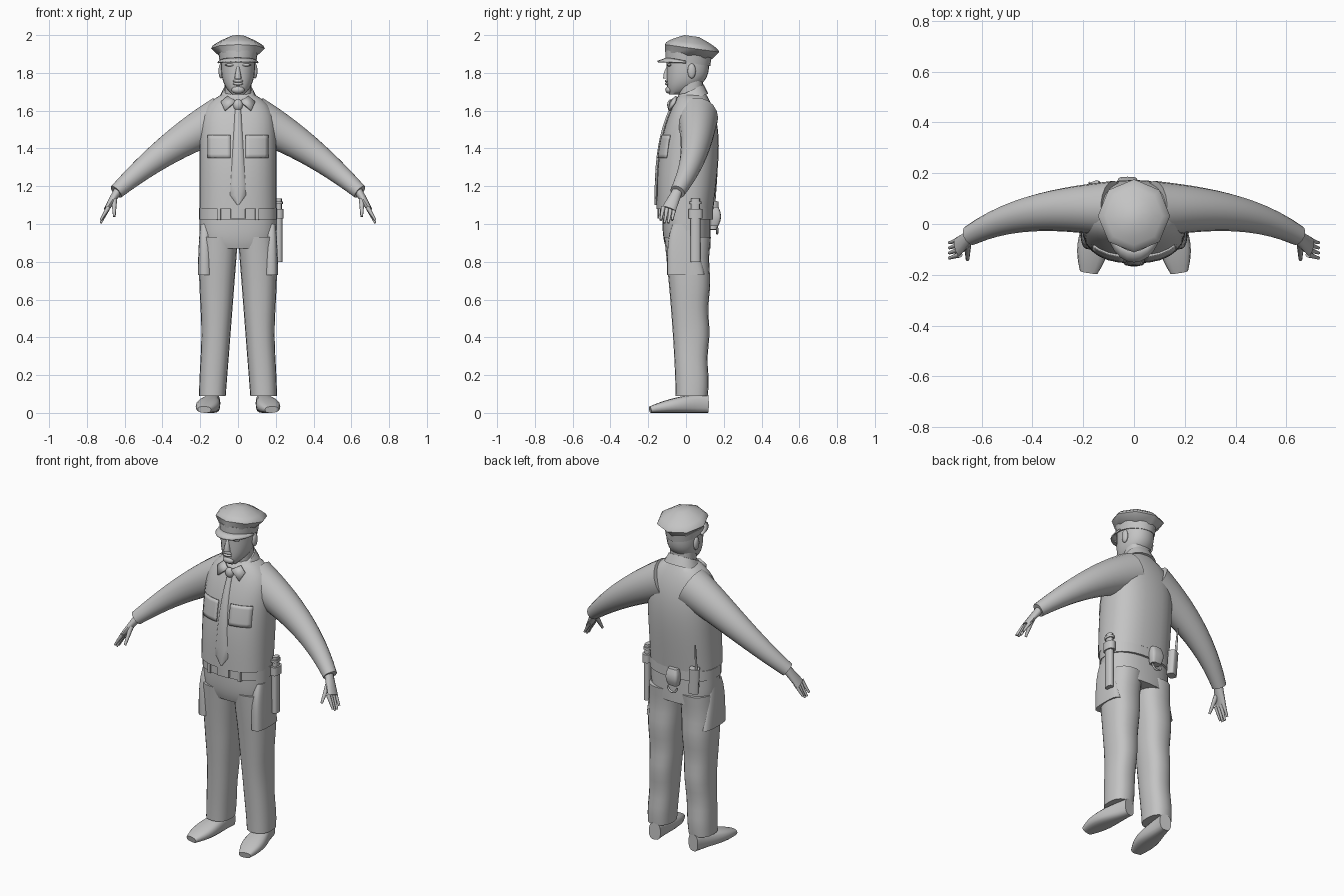
import bpy, bmesh, math
from mathutils import Vector

if "Cube" in bpy.data.objects:
    bpy.data.objects.remove(bpy.data.objects["Cube"], do_unlink=True)

shade = (.55, .55, .55, 1)
grey = bpy.data.materials.new("plain grey")
grey.use_nodes = True
grey.diffuse_color = shade
grey.node_tree.nodes["Principled BSDF"].inputs["Base Color"].default_value = shade


def finish(name, bm, mirror=False, thick=None, wrap=None):
    """Turn a bmesh into a shaded object with its modifiers."""
    bmesh.ops.recalc_face_normals(bm, faces=bm.faces[:])
    mesh = bpy.data.meshes.new(name)
    bm.to_mesh(mesh)
    bm.free()
    mesh.materials.append(grey)
    part = bpy.data.objects.new(name, mesh)
    bpy.context.collection.objects.link(part)
    bpy.ops.object.select_all(action="DESELECT")
    part.select_set(True)
    bpy.context.view_layer.objects.active = part
    bpy.ops.object.shade_smooth_by_angle(angle=math.radians(50))
    if wrap:
        cling = part.modifiers.new("cling", "SHRINKWRAP")
        cling.target = wrap
        cling.wrap_method = "PROJECT"
        cling.use_project_y = True
        cling.use_positive_direction = True
        cling.offset = .004
    if thick:
        solid = part.modifiers.new("thickness", "SOLIDIFY")
        solid.thickness = thick
        solid.offset = 0
    if mirror:
        part.modifiers.new("mirror", "MIRROR")
    return part


def skin(name, rings, closed=True, **options):
    """Join rings of points into a skin, capped at both ends if closed."""
    bm = bmesh.new()
    loops = [[bm.verts.new(point) for point in ring] for ring in rings]
    count = len(loops[0])
    for low, high in zip(loops, loops[1:]):
        for i in range(count if closed else count - 1):
            j = (i + 1) % count
            bm.faces.new((low[i], low[j], high[j], high[i]))
    if closed:
        bm.faces.new(loops[0])
        bm.faces.new(loops[-1])
    return finish(name, bm, **options)


def oval(sides, square):
    """Unit cross-section: round at square = 2, boxy above that."""
    def bulge(value):
        return math.copysign(abs(value) ** (2 / square), value)
    turns = [math.tau * i / sides for i in range(sides)]
    return [(bulge(math.cos(a)), bulge(math.sin(a))) for a in turns]


def at(rule, t):
    return rule(t) if callable(rule) else rule


def column(name, low, high, half, front, back, middle=0, tilt=0,
           sides=20, square=2.4, steps=12, **options):
    """Stack level sections; each measure is a number or a rule of height."""
    rings = []
    for step in range(steps + 1):
        t = step / steps
        near, far = at(front, t), at(back, t)
        rings.append([(at(middle, t) + c * at(half, t),
                       (near + far) / 2 + s * (far - near) / 2,
                       low + t * (high - low) + at(tilt, t) * (s + 1) / 2)
                      for c, s in oval(sides, square)])
    return skin(name, rings, **options)


def line(start, end):
    return lambda t: Vector(start).lerp(Vector(end), t)


def sweep(name, path, wide, deep, hint=(0, 1, 0), sides=12, square=2, steps=12, **options):
    """Carry an oval along a path; wide is measured along the hint."""
    rings = []
    for step in range(steps + 1):
        t = step / steps
        ahead = (path(min(t + .05, 1)) - path(max(t - .05, 0))).normalized()
        u = (Vector(hint) - ahead * ahead.dot(Vector(hint))).normalized()
        v = ahead.cross(u)
        rings.append([path(t) + u * c * at(wide, t) + v * s * at(deep, t)
                      for c, s in oval(sides, square)])
    return skin(name, rings, **options)


def rod(name, start, end, first, last, **options):
    """Straight tapering bar."""
    def radius(t):
        return first + t * (last - first)
    return sweep(name, line(start, end), radius, radius, steps=1, **options)


def ball(name, centre, size, mirror=False):
    bm = bmesh.new()
    bmesh.ops.create_uvsphere(bm, u_segments=12, v_segments=8, radius=1)
    bmesh.ops.scale(bm, vec=size, verts=bm.verts)
    bmesh.ops.translate(bm, vec=centre, verts=bm.verts)
    return finish(name, bm, mirror=mirror)


# Shirt with a round belly and sloping shoulders
def shirt_front(t):
    return -.155 + .12 * t ** 3


shirt = column("shirt_body", 1.08, 1.69,
               half=lambda t: .205 - .125 * t ** 10,
               front=shirt_front,
               back=lambda t: .145 + .07 * t - .11 * t ** 4,
               sides=28, steps=20)


def sleeve_path(t):
    return Vector((.08 + .565 * t, .06 - .105 * t ** 3, 1.56 - .26 * t - .13 * t * t))


def sleeve_radius(t):
    return .12 - .08 * t


sweep("sleeve", sleeve_path, lambda t: sleeve_radius(t) - .01 * (1 - t), sleeve_radius,
      sides=18, mirror=True)

# Chest pocket laid onto the shirt
bm = bmesh.new()
bmesh.ops.create_grid(bm, x_segments=6, y_segments=6, size=.06)
for vert in bm.verts:
    vert.co = (.1 + vert.co.x, -.4, 1.41 + vert.co.y)
finish("chest_pocket", bm, wrap=shirt, thick=.008, mirror=True)

# Collar and necktie
column("collar", 1.62, 1.67,
       half=lambda t: .105 - .025 * t,
       front=lambda t: -.075 + .025 * t,
       back=lambda t: .118 - .025 * t,
       tilt=.07, steps=2)
bm = bmesh.new()
wing = [(.01, -.08, 1.65), (.055, -.05, 1.675), (.09, -.06, 1.645), (.07, -.09, 1.6)]
bm.faces.new([bm.verts.new(corner) for corner in wing])
finish("collar_wing", bm, thick=.012, mirror=True)
ball("tie_knot", (0, -.08, 1.63), (.026, .02, .03))
column("tie", 1.1, 1.62,
       half=lambda t: min(.004 + .4 * t, .045 - .03 * t),
       front=lambda t: shirt_front(.85 * t + .03) - .012,
       back=lambda t: shirt_front(.85 * t + .03) + .01,
       sides=10, square=2, steps=10)

# Hands: palm, four fingers and a thumb
sweep("palm", line((.63, -.04, 1.185), (.695, -.09, 1.08)),
      lambda t: .026 + .012 * t, lambda t: .024 - .01 * t, mirror=True, steps=4)
for finger in range(4):
    root = Vector((.685, -.06 - .02 * finger, 1.09))
    reach = Vector((.042, -.014, -.085 if finger in (1, 2) else -.07))
    rod("finger_" + str(finger), root, root + reach, .012, .006, sides=8, mirror=True)
rod("thumb", (.655, -.08, 1.13), (.655, -.14, 1.04), .015, .007, sides=8, mirror=True)

# Trousers
column("trouser_seat", .87, 1.08,
       half=lambda t: .203 - .02 * (1 - t) ** 6,
       front=lambda t: -.125 + .02 * (1 - t) ** 4,
       back=.13, sides=28)


def inseam(t):
    return .065 * (1 - t)


def outseam(t):
    return .2 + .006 * math.cos(8 * t)


column("trouser_leg", .09, .93,
       half=lambda t: (outseam(t) - inseam(t)) / 2,
       middle=lambda t: (outseam(t) + inseam(t)) / 2,
       front=lambda t: -.055 - .06 * t ** 1.5,
       back=lambda t: .115 + .013 * t + .004 * math.sin(20 * t),
       steps=16, mirror=True)
column("side_pocket", .73, 1,
       half=lambda t: .037 - .012 * t * t,
       middle=.175,
       front=lambda t: -.1 + .03 * t ** 4,
       back=lambda t: .1 - .06 * t,
       square=3, steps=6, mirror=True)

# Shoes, flat on the floor and turned slightly out
def shoe_height(t):
    return .05 - .033 * t * t


sweep("shoe", lambda t: Vector((.128 + .05 * t, .115 - .305 * t, shoe_height(t))),
      lambda t: .035 + .027 * math.sin(math.pi * t ** 1.5), shoe_height,
      hint=(1, 0, 0), sides=16, square=2.7, mirror=True)

# Belt, buckle and loops
column("belt", 1.025, 1.085, half=.207, front=-.137, back=.144, sides=28, steps=1)
column("buckle", 1.03, 1.08, half=.04, front=-.15, back=-.12, sides=12, square=5, steps=1)
column("belt_loop", 1.02, 1.09, half=.01, front=-.138, back=-.1, middle=.1,
       sides=8, square=4, steps=1, mirror=True)

# Baton in its holder on the left hip
def baton(name, low, high, half, depth):
    column(name, low, high, half=half, front=.05 - depth, back=.05 + depth,
           middle=.217, sides=12, square=2.8, steps=1)


baton("baton", .8, 1.04, .018, .026)
baton("baton_holder", 1.03, 1.08, .025, .038)
baton("baton_grip", 1.08, 1.135, .015, .023)
baton("baton_collar", 1.105, 1.12, .02, .031)

# Radio and cuff pouch at the back
sweep("radio", line((-.15, .14, .97), (-.158, .145, 1.12)), .028, .022,
      hint=(1, .45, 0), square=5, steps=1)
rod("radio_antenna", (-.172, .147, 1.1), (-.176, .163, 1.27), .008, .004, sides=8)
column("cuff_pouch", .99, 1.09,
       half=lambda t: .03 + .01 * math.sin(math.pi * t),
       front=.13,
       back=lambda t: .172 + .014 * math.sin(math.pi * t),
       middle=-.025, square=4, steps=4)
sweep("cuff_ring",
      lambda t: Vector((-.025 - .03 * math.cos(math.pi * t), .165,
                        .98 - .03 * math.sin(math.pi * t))), .006, .006, sides=8)

# Head and neck
column("neck", 1.6, 1.76, half=.071, front=-.04, back=.09, steps=1)
column("head", 1.685, 1.89,
       half=lambda t: .09 - .06 * (1 - t) ** 4,
       front=lambda t: -.102 + .014 * (1 - t) ** 8,
       back=lambda t: .123 - .15 * (1 - t) ** 4,
       sides=24, square=2.2)
column("nose", 1.77, 1.835,
       half=lambda t: .019 - .011 * t,
       front=lambda t: -.122 + .02 * t * t,
       back=-.08, sides=10, steps=4)
for lip, height in (("upper_lip", 1.757), ("lower_lip", 1.742)):
    ball(lip, (0, -.1, height), (.028, .012, .008))
ball("chin", (0, -.09, 1.71), (.035, .02, .02))
ball("brow", (.04, -.088, 1.842), (.03, .014, .008), mirror=True)
ball("ear", (.09, .03, 1.81), (.013, .022, .04), mirror=True)

# Cap: band, flared eight-sided crown, domed top and curved brim
column("cap_band", 1.875, 1.92,
       half=lambda t: .097 + .006 * t,
       front=-.108,
       back=lambda t: .128 + .007 * t,
       tilt=-.04, sides=24, square=2, steps=1)
column("cap_flare", 1.912, 1.95,
       half=lambda t: .103 + .039 * t,
       front=-.112,
       back=lambda t: .136 + .04 * t,
       tilt=-.04, sides=8, square=2, steps=1)


def dome(t):
    return math.cos(1.3 * t)


column("cap_top", 1.95, 2,
       half=lambda t: .142 * dome(t),
       front=lambda t: .03 - .142 * dome(t),
       back=lambda t: .03 + .146 * dome(t),
       tilt=lambda t: -.04 * dome(t),
       sides=8, square=2, steps=4)


def brim_arc(half, depth, height, rise):
    turns = [math.pi * i / 12 for i in range(13)]
    return [(half * math.cos(a), -depth * math.sin(a), height + rise * math.sin(a))
            for a in turns]


skin("cap_brim", [brim_arc(.095, .1, 1.86, .02), brim_arc(.103, .12, 1.858, .012),
                  brim_arc(.106, .15, 1.852, .008)], closed=False, thick=.008)
